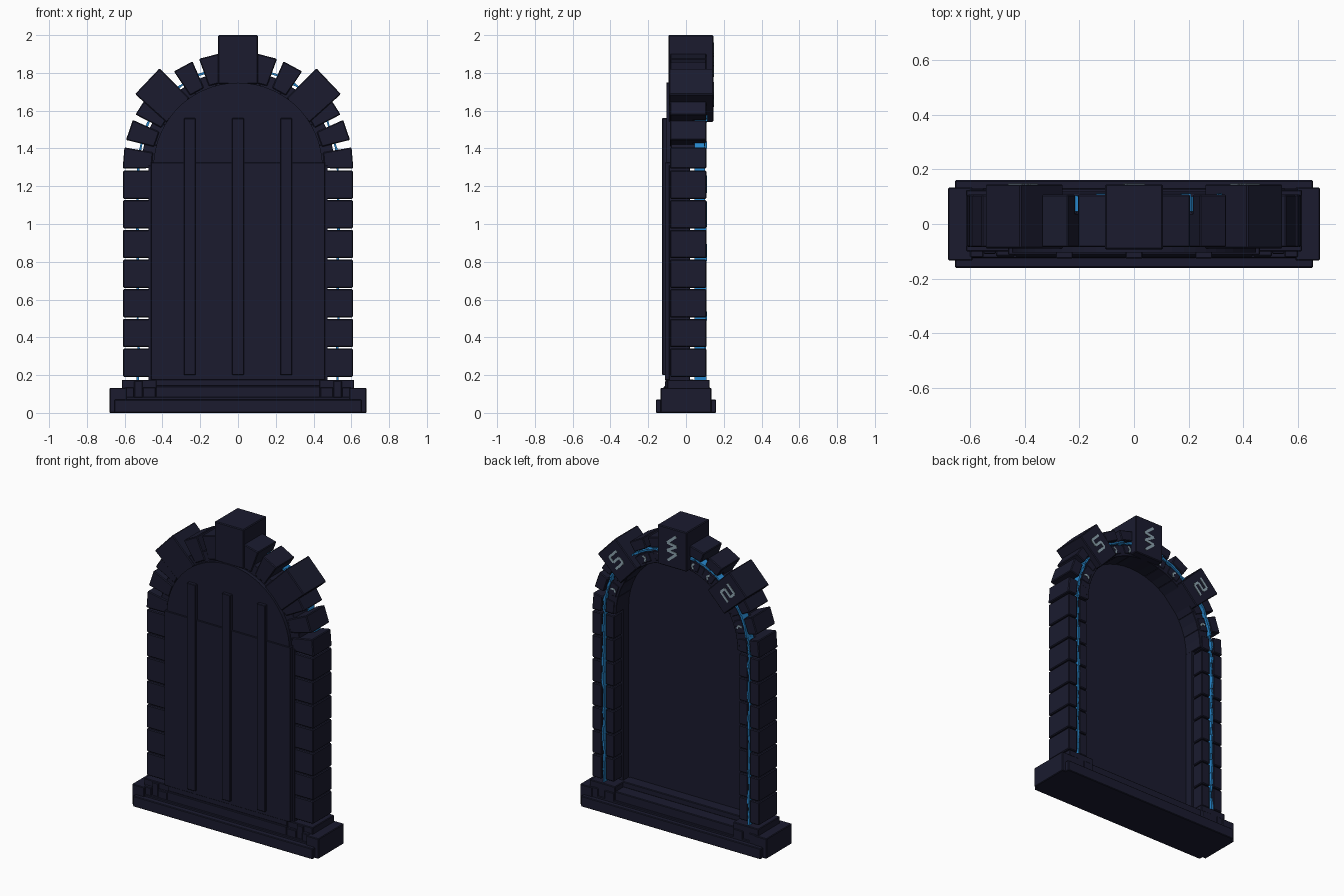
import bpy, bmesh, math, random
from mathutils import Vector

random.seed(4)
if "Cube" in bpy.data.objects:
    bpy.data.objects.remove(bpy.data.objects["Cube"], do_unlink=True)


def material(name, colour):
    m = bpy.data.materials.new(name)
    m.use_nodes = True
    m.diffuse_color = (*colour, 1)
    m.node_tree.nodes["Principled BSDF"].inputs["Base Color"].default_value = (*colour, 1)
    return m


STONE = material("dark slate", (0.0105, 0.011, 0.028))
GLOW = material("glow blue", (0.02, 0.24, 0.6))
MARK = material("pale mark", (0.27, 0.37, 0.43))
SPRING = 1.30   # height of the arch centre


def loft(name, ring_a, ring_b, mat, bevel=0.0):
    """Solid between two matching outlines."""
    bm = bmesh.new()
    a = [bm.verts.new(p) for p in ring_a]
    b = [bm.verts.new(p) for p in ring_b]
    bm.faces.new(a)
    bm.faces.new(b)
    for i in range(len(a)):
        j = (i + 1) % len(a)
        bm.faces.new((a[i], a[j], b[j], b[i]))
    bmesh.ops.recalc_face_normals(bm, faces=bm.faces)
    mesh = bpy.data.meshes.new(name)
    bm.to_mesh(mesh)
    bm.free()
    mesh.materials.append(mat)
    ob = bpy.data.objects.new(name, mesh)
    bpy.context.collection.objects.link(ob)
    if bevel:
        mod = ob.modifiers.new("worn_edges", "BEVEL")
        mod.width, mod.segments = bevel, 1


def prism(name, outline, y0, y1, mat=STONE, bevel=0.0):
    loft(name, [(x, y0, z) for x, z in outline],
         [(x, y1, z) for x, z in outline], mat, bevel)


def box(name, x0, x1, y0, y1, z0, z1, bevel=0.004):
    prism(name, [(x0, z0), (x1, z0), (x1, z1), (x0, z1)], y0, y1, STONE, bevel)


def polar(deg, radius, across=0.0, side=1):
    """Point on the arch face, shifted across the radius."""
    t = math.radians(deg)
    return (side * (radius * math.cos(t) - across * math.sin(t)),
            SPRING + radius * math.sin(t) + across * math.cos(t))


def stroke(name, p, q, width, y0, y1, mat):
    p, q = Vector(p), Vector(q)
    d = (q - p).normalized() * width / 2
    n = Vector((-d.y, d.x))
    prism(name, [p - n, q - n, q + n, p + n], y0, y1, mat)


def grooved(name, place, half_in, half_out):
    """Stone with a slot in its back; place maps (radius, across) to x, z."""
    profile = [(0.455, -0.085), (0.608, -0.085), (0.608, 0.108), (0.54, 0.108),
               (0.54, 0.04), (0.518, 0.04), (0.518, 0.1), (0.455, 0.1)]
    rings = []
    for sign in (-1, 1):
        ring = []
        for r, y in profile:
            half = half_in + (half_out - half_in) * (r - 0.455) / 0.153
            x, z = place(r, sign * half)
            ring.append((x, y, z))
        rings.append(ring)
    loft(name, *rings, STONE, 0.005)


# Base slab, ends and steps
box("base_slab", -0.655, 0.655, -0.16, 0.16, 0, 0.07)
box("base_core", -0.60, 0.60, -0.125, 0.13, 0.0, 0.085)
box("threshold", -0.435, 0.435, -0.118, 0.118, 0.07, 0.142)
box("threshold_step", -0.435, 0.435, -0.108, 0.04, 0.14, 0.178)
for s, label in ((1, "left"), (-1, "right")):
    def span(name, a, b, *rest):
        box(label + name, min(s * a, s * b), max(s * a, s * b), *rest)
    span("_base_end", 0.59, 0.68, -0.134, 0.134, 0, 0.132)
    span("_plinth", 0.43, 0.615, -0.10, 0.125, 0.07, 0.175)
    span("_plinth_outer_foot", 0.55, 0.60, -0.122, 0.13, 0.07, 0.135)
    span("_plinth_middle_foot", 0.505, 0.55, -0.11, 0.115, 0.07, 0.17)
    span("_plinth_inner_foot", 0.435, 0.505, -0.118, 0.13, 0.07, 0.135)
    span("_jamb_liner", 0.443, 0.475, -0.09, 0.02, 0.17, 1.31, 0.002)

# Door: arched core, raised lower panel and three battens
arch = [polar(a, 0.448) for a in range(0, 181, 6)]
prism("door_core", [(0.448, 0.175)] + arch + [(-0.448, 0.175)], -0.104, -0.035)
box("door_panel", -0.46, 0.46, -0.112, -0.08, 0.175, 1.325, 0.002)
for i, x in enumerate((-0.255, 0, 0.255)):
    box(f"door_batten_{i}", x - 0.031, x + 0.031, -0.126, -0.10, 0.2, 1.56, 0.003)

# Abstract carved zigzags, as (across, radius offset) points
ZIGZAG = [(-0.03, -0.085), (0.035, -0.03), (-0.035, -0.02), (0.035, 0.02),
          (-0.035, 0.03), (0.03, 0.085)]
HOOK = [(-0.045, -0.04), (0.03, -0.04), (0.03, 0.0), (-0.03, 0.0),
        (-0.03, 0.04), (0.045, 0.04)]
TICK = [(-0.008, -0.018), (0.008, 0), (-0.005, 0.02)]


def carve(name, pts, deg, radius, side, y, width):
    for k in range(len(pts) - 1):
        ends = [polar(deg, radius + v, u, side) for u, v in pts[k:k + 2]]
        stroke(f"{name}_{k}", *ends, width, y - 0.002, y + 0.002, MARK)


# Keystone
box("keystone", -0.106, 0.106, -0.093, 0.145, 1.742, 2.0, 0.005)
carve("keystone_mark", ZIGZAG, 90, 0.57, 1, 0.146, 0.016)

for s, label in ((1, "left"), (-1, "right")):
    # Jamb stones
    for i in range(7):
        zc = 0.266 + i * 0.157
        grooved(f"{label}_jamb_stone_{i}", lambda r, w: (s * r, zc + w), 0.075, 0.075)

    # Small arch stones, some with a little mark
    for i, deg in enumerate((4.7, 19, 32.5, 61.5, 75.5)):
        grooved(f"{label}_arch_stone_{i}", lambda r, w: polar(deg, r, w, s), 0.042, 0.056)
        if i in (1, 3, 4):
            carve(f"{label}_arch_mark_{i}", TICK, deg, 0.484, s, 0.101, 0.011)

    # Large shoulder stone
    outline = [polar(43.5, r, w, s) for r, w in
               ((0.438, -0.088), (0.662, -0.094), (0.662, 0.094), (0.438, 0.088))]
    prism(f"{label}_shoulder_stone", outline, -0.09, 0.145, STONE, 0.005)
    carve(f"{label}_shoulder_mark", HOOK, 43.5, 0.56, s, 0.146, 0.015)

    # Inner ring behind the arch stones
    for i in range(6):
        a, b = i * 15, 15 + i * 15
        ring = [polar(t, r, 0, s) for r, ts in ((0.443, (a, (a + b) / 2, b)),
                                               (0.512, (b, (a + b) / 2, a))) for t in ts]
        prism(f"{label}_inner_ring_{i}", ring, -0.08, 0.097, STONE, 0.002)

    # Glowing vein in the groove, up the jamb and round the arch
    path = [(s * (0.529 + random.uniform(-0.004, 0.004)), 0.175 + k * 0.045) for k in range(26)]
    path += [polar(a, 0.529 + random.uniform(-0.004, 0.004), 0, s) for a in range(3, 91, 4)]
    for k in range(len(path) - 1):
        stroke(f"{label}_glow_vein_{k}", path[k], path[k + 1],
               random.uniform(0.009, 0.015), 0.045, random.uniform(0.098, 0.113), GLOW)
